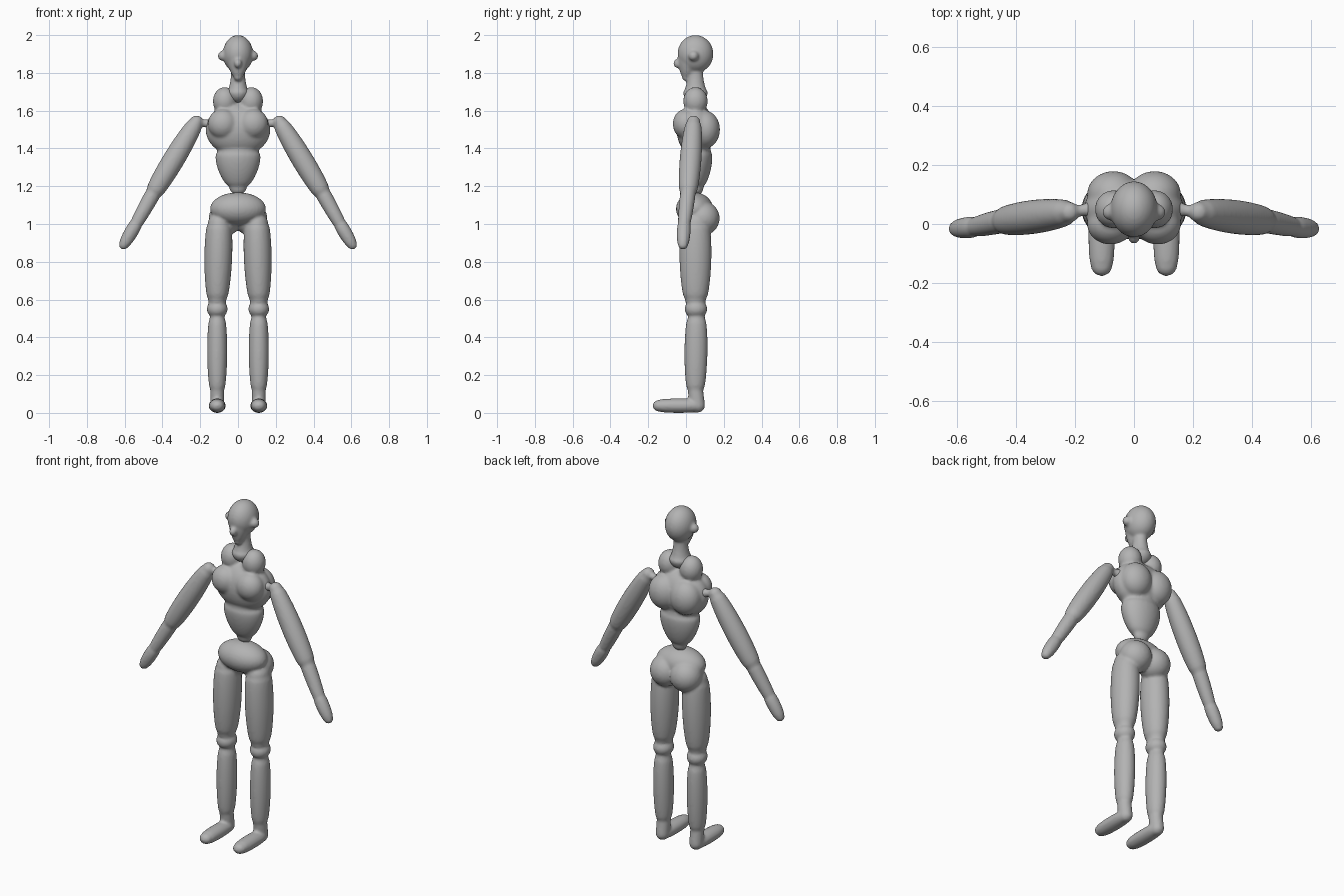
import bpy, bmesh, math
from mathutils import Vector, Matrix

cube = bpy.data.objects.get("Cube")
if cube:
    bpy.data.objects.remove(cube, do_unlink=True)

shade = 0.45
grey = bpy.data.materials.new("clay grey")
grey.use_nodes = True
grey.diffuse_color = (shade, shade, shade, 1)
shader = grey.node_tree.nodes["Principled BSDF"]
shader.inputs["Base Color"].default_value = grey.diffuse_color

SIDEWAYS, FORWARD = Vector((1, 0, 0)), Vector((0, 1, 0))
SEGMENTS, CAP_STEPS, BODY_STEPS = 32, 6, 16


def mirrored(point, side):
    """Place a left-hand point on the chosen side of the body."""
    return Vector((point[0] * side, point[1], point[2]))


def blob(bm, centre, size):
    """Ellipsoid mass."""
    place = Matrix.Translation(centre) @ Matrix.Diagonal((*size, 1))
    bmesh.ops.create_uvsphere(bm, u_segments=SEGMENTS, v_segments=20, radius=1, matrix=place)


def muscle(bm, start, end, start_radius, end_radius, swell=0, flat=1, axis=SIDEWAYS):
    """Round-ended limb between two joints, swelling or pinching along its length."""
    start, end = Vector(start), Vector(end)
    length = (end - start).length
    along = (end - start).normalized()
    across = along.cross(axis).normalized()
    side = across.cross(along).normalized()

    # Profile of distance and radius: start cap, body, end cap
    angles = [math.pi / 2 * (k + 0.2) / CAP_STEPS for k in range(CAP_STEPS)]
    profile = [(-start_radius * math.cos(a), start_radius * math.sin(a)) for a in angles]
    for k in range(BODY_STEPS + 1):
        t = k / BODY_STEPS
        bulge = swell * math.sqrt(max(math.sin(math.pi * t), 0))
        profile.append((length * t, start_radius + (end_radius - start_radius) * t + bulge))
    profile += [(length + end_radius * math.cos(a), end_radius * math.sin(a))
                for a in reversed(angles)]

    rings = []
    for distance, radius in profile:
        ring = []
        for k in range(SEGMENTS):
            turn = math.tau * k / SEGMENTS
            ring.append(bm.verts.new(start + along * distance
                                     + side * radius * math.cos(turn)
                                     + across * radius * flat * math.sin(turn)))
        rings.append(ring)
    for lower, upper in zip(rings, rings[1:]):
        for k in range(SEGMENTS):
            bm.faces.new((lower[k - 1], lower[k], upper[k], upper[k - 1]))
    bm.faces.new(reversed(rings[0]))
    bm.faces.new(rings[-1])


def finish(name, bm, softness):
    """Fuse the masses into one soft skin."""
    bmesh.ops.recalc_face_normals(bm, faces=bm.faces)
    mesh = bpy.data.meshes.new(name)
    bm.to_mesh(mesh)
    bm.free()
    mesh.materials.append(grey)
    obj = bpy.data.objects.new(name, mesh)
    bpy.context.collection.objects.link(obj)
    fuse = obj.modifiers.new("fuse", 'REMESH')
    fuse.mode = 'VOXEL'
    fuse.voxel_size = 0.008
    fuse.use_smooth_shade = True
    soften = obj.modifiers.new("soften", 'SMOOTH')
    soften.iterations = softness


# Head: skull, tapering face, nose, ears and neck
head = bmesh.new()
blob(head, (0, 0.05, 1.9), (0.08, 0.095, 0.1))
muscle(head, (0, 0.02, 1.88), (0, 0, 1.78), 0.06, 0.023, swell=0.008)
blob(head, (0, -0.045, 1.85), (0.02, 0.022, 0.025))
for side in (-1, 1):
    blob(head, mirrored((0.08, 0.04, 1.89), side), (0.027, 0.027, 0.027))
muscle(head, (0, 0.05, 1.85), (0, 0.05, 1.7), 0.045, 0.06, swell=-0.014, flat=1.1)
finish("head_and_neck", head, softness=4)

# Torso: ribcage, pinched waist, shoulders, chest and back
torso = bmesh.new()
blob(torso, (0, 0.05, 1.5), (0.172, 0.1, 0.14))
muscle(torso, (0, 0.055, 1.38), (0, 0.06, 1.2), 0.11, 0.048, swell=0.028, flat=0.7)
for side in (-1, 1):
    blob(torso, mirrored((0.07, 0.05, 1.65), side), (0.063, 0.065, 0.075))
    blob(torso, mirrored((0.08, 0, 1.53), side), (0.08, 0.07, 0.08))
    blob(torso, mirrored((0.07, 0.1, 1.5), side), (0.09, 0.08, 0.1))
finish("torso", torso, softness=8)

# Pelvis, buttocks and legs
legs = bmesh.new()
blob(legs, (0, 0.045, 1.08), (0.148, 0.098, 0.087))
for side in (-1, 1):
    hip, knee, shin, ankle, heel, toe = (mirrored(p, side) for p in (
        (0.1, 0.05, 1), (0.11, 0.05, 0.6), (0.11, 0.055, 0.5),
        (0.11, 0.05, 0.12), (0.11, 0.06, 0.038), (0.11, -0.14, 0.038)))
    blob(legs, mirrored((0.065, 0.09, 1.03), side), (0.09, 0.088, 0.09))
    muscle(legs, hip, knee, 0.06, 0.048, swell=0.019, flat=1.15)
    blob(legs, (knee + shin) / 2, (0.055, 0.06, 0.05))
    muscle(legs, shin, ankle, 0.04, 0.036, swell=0.015, flat=1.15)
    muscle(legs, ankle, heel, 0.037, 0.037, flat=1.1)
    muscle(legs, heel, toe, 0.037, 0.037, swell=0.008, flat=0.85)
finish("hips_and_legs", legs, softness=4)

# Arms: thin joint, swelling upper arm, forearm and mitten hand
for side, name in ((1, "left_arm"), (-1, "right_arm")):
    arm = bmesh.new()
    socket, shoulder, elbow, wrist, fingers = (mirrored(p, side) for p in (
        (0.15, 0.05, 1.53), (0.22, 0.04, 1.54), (0.45, 0.01, 1.16),
        (0.54, -0.01, 1), (0.605, -0.016, 0.89)))
    muscle(arm, socket, shoulder, 0.03, 0.03, swell=-0.01, axis=FORWARD)
    muscle(arm, shoulder, elbow, 0.035, 0.04, swell=0.02, axis=FORWARD)
    muscle(arm, elbow, wrist, 0.04, 0.032, swell=0.003, axis=FORWARD)
    muscle(arm, wrist, fingers, 0.032, 0.026, swell=0.007, axis=FORWARD)
    finish(name, arm, softness=4)
